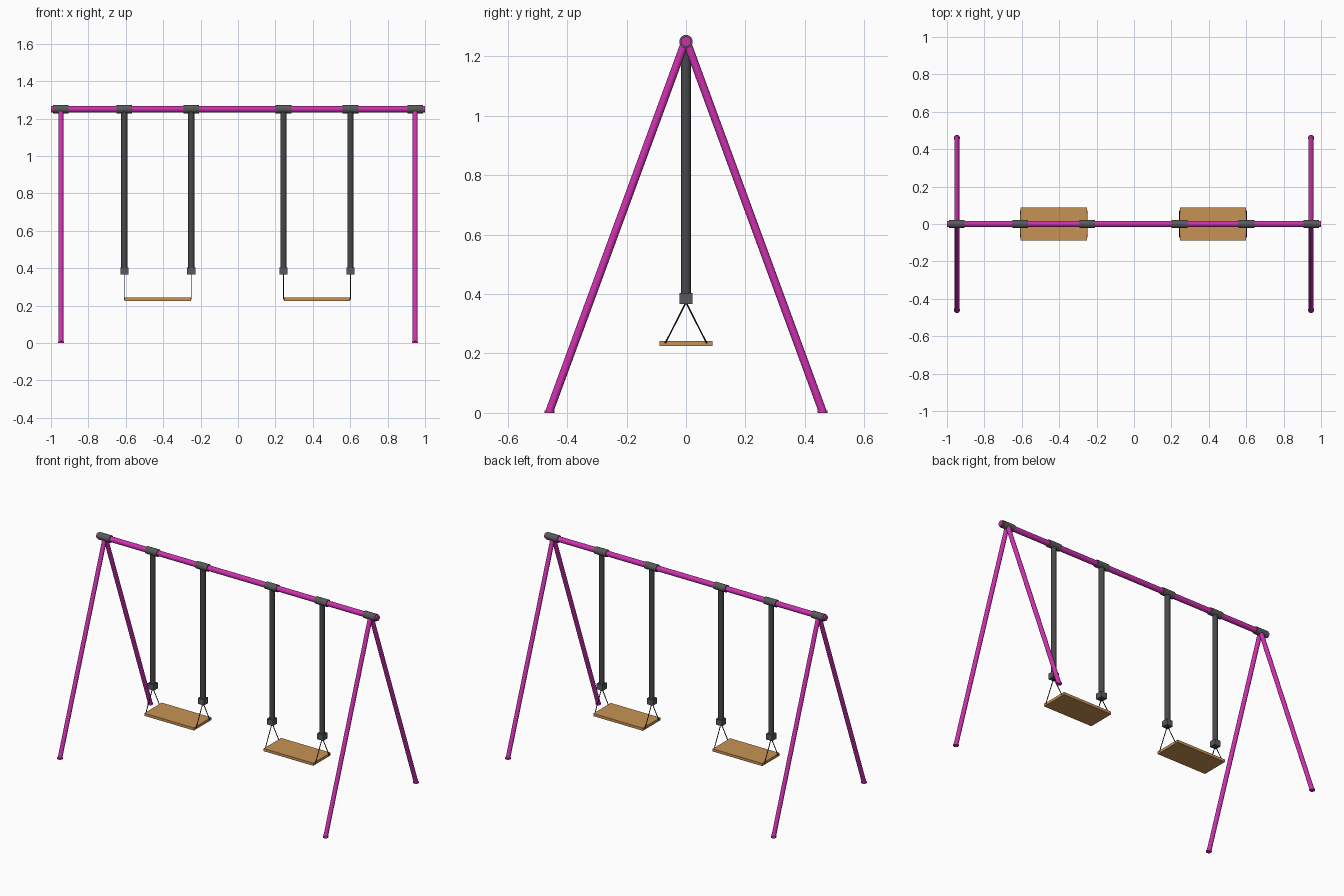
import bpy, math
from mathutils import Vector

if "Cube" in bpy.data.objects:
    bpy.data.objects.remove(bpy.data.objects["Cube"])


def material(name, rgb):
    m = bpy.data.materials.new(name)
    m.diffuse_color = (*rgb, 1)
    m.use_nodes = True
    m.node_tree.nodes["Principled BSDF"].inputs["Base Color"].default_value = m.diffuse_color
    return m


pink = material("pink paint", (0.62, 0.03, 0.43))
grey = material("grey fitting", (0.10, 0.10, 0.105))
dark = material("dark grey sleeve", (0.065, 0.065, 0.068))
wood = material("tan wood", (0.58, 0.29, 0.09))
black = material("black wire", (0.015, 0.015, 0.015))


def tube(name, a, b, r, mat, sides=20):
    a, b = Vector(a), Vector(b)
    d = b - a
    bpy.ops.mesh.primitive_cylinder_add(vertices=sides, radius=r, depth=d.length, location=(a + b) / 2)
    o = bpy.context.object
    o.rotation_euler = d.to_track_quat('Z', 'Y').to_euler()
    o.name = name
    o.data.materials.append(mat)
    bpy.ops.object.shade_smooth_by_angle(angle=math.radians(40))
    return o


def box(name, loc, size, mat):
    bpy.ops.mesh.primitive_cube_add(size=1, location=loc)
    o = bpy.context.object
    o.scale = size
    bpy.ops.object.transform_apply(location=False, rotation=False, scale=True)
    o.name = name
    o.data.materials.append(mat)
    return o


TOP = 1.25

# Top beam
tube("top_beam", (-1, 0, TOP), (1, 0, TOP), 0.017, pink)

# A-frame legs with small feet and end collars
for sx, side in ((-1, "left"), (1, "right")):
    x = sx * 0.947
    tube(side + "_end_collar", (x - 0.042, 0, TOP), (x + 0.042, 0, TOP), 0.0225, grey)
    for sy, end in ((-1, "front"), (1, "back")):
        tube(f"{side}_{end}_leg", (x, sy * 0.46, 0.005), (x, sy * 0.004, TOP - 0.004), 0.0135, pink)
        tube(f"{side}_{end}_foot", (x, sy * 0.46, 0), (x, sy * 0.46, 0.008), 0.0165, pink)

# Two swings
for cx, side in ((-0.429, "left"), (0.422, "right")):
    box(side + "_seat", (cx, 0, 0.234), (0.354, 0.178, 0.017), wood)
    for s in (-1, 1):
        x = cx + s * 0.179
        # Beam collar, covered hanger and lower clamp
        tube(side + "_hanger_collar", (x - 0.042, 0, TOP), (x + 0.042, 0, TOP), 0.0225, grey)
        tube(side + "_hanger", (x, 0, 0.385), (x, 0, TOP), 0.0165, dark)
        box(side + "_clamp", (x, 0, 0.385), (0.043, 0.043, 0.037), grey)
        # Spread wires to the seat edge
        for sy in (-1, 1):
            tube(side + "_seat_wire", (x, 0, 0.372), (x, sy * 0.07, 0.234), 0.0025, black, 8)
